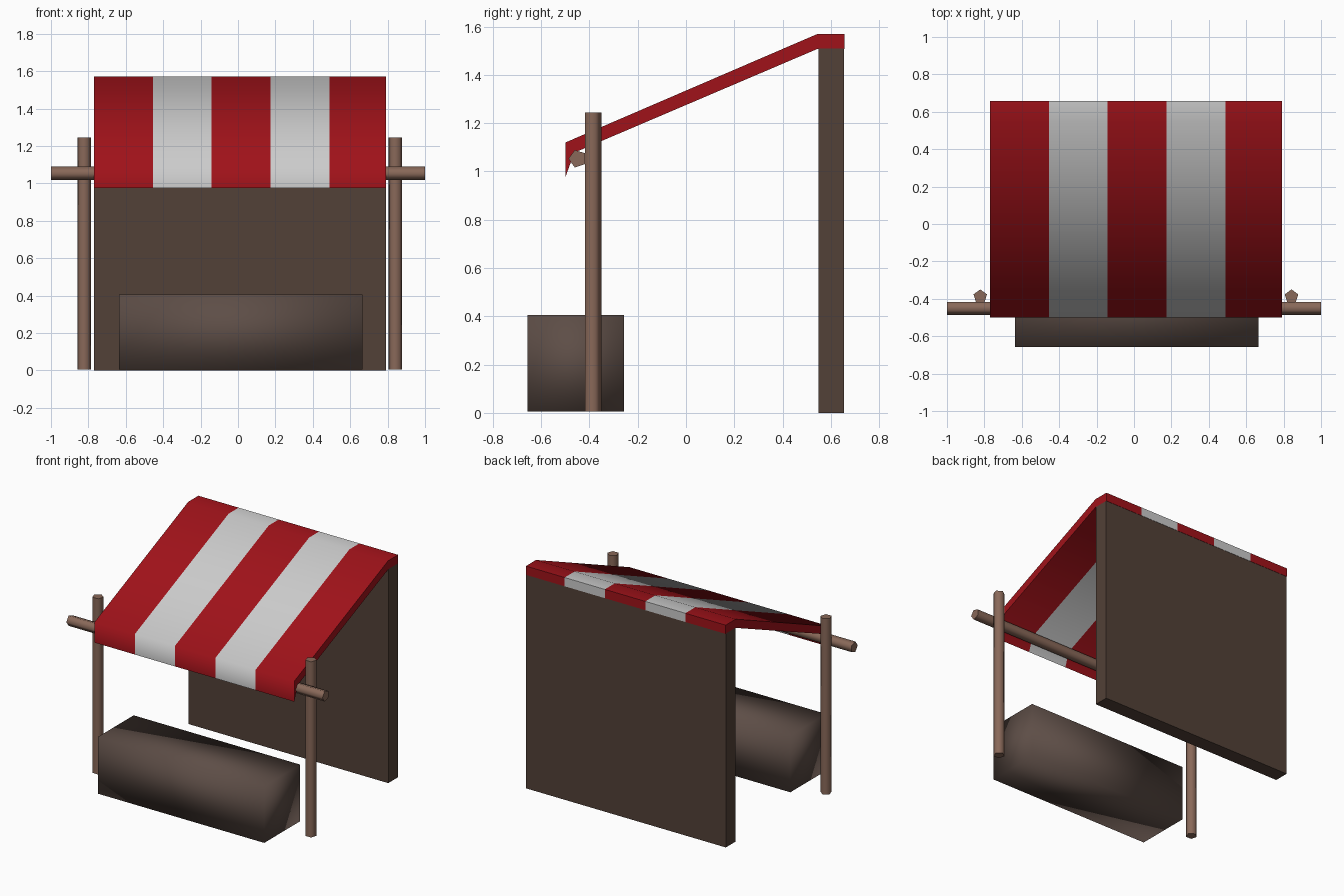
import bpy, bmesh
from math import radians, pi
from mathutils import Matrix

if "Cube" in bpy.data.objects:
    bpy.data.objects.remove(bpy.data.objects["Cube"])


def material(name, rgb):
    m = bpy.data.materials.new(name)
    m.diffuse_color = (*rgb, 1)
    m.use_nodes = True
    m.node_tree.nodes["Principled BSDF"].inputs["Base Color"].default_value = m.diffuse_color
    return m


red = material("red_cloth", (0.35, 0.006, 0.010))
white = material("white_cloth", (0.80, 0.80, 0.80))
dark_wood = material("dark_wood", (0.085, 0.052, 0.038))
crate_wood = material("crate_wood", (0.11, 0.075, 0.062))
pole_wood = material("pole_wood", (0.25, 0.14, 0.10))


def finish(name, bm, mats, smooth_angle=None):
    bmesh.ops.recalc_face_normals(bm, faces=bm.faces)
    me = bpy.data.meshes.new(name)
    bm.to_mesh(me)
    bm.free()
    for m in mats:
        me.materials.append(m)
    ob = bpy.data.objects.new(name, me)
    bpy.context.collection.objects.link(ob)
    if smooth_angle:
        bpy.ops.object.select_all(action='DESELECT')
        ob.select_set(True)
        bpy.context.view_layer.objects.active = ob
        bpy.ops.object.shade_smooth_by_angle(angle=radians(smooth_angle))
    return ob


def box(name, lo, hi, mat, smooth_angle=None):
    bm = bmesh.new()
    bmesh.ops.create_cube(bm, size=1)
    for v in bm.verts:
        v.co = [(a + b) / 2 + c * (b - a) for a, b, c in zip(lo, hi, v.co)]
    return finish(name, bm, [mat], smooth_angle)


def pentagon_pole(name, length, matrix):
    # five-sided pole, one corner towards local +y
    bm = bmesh.new()
    bmesh.ops.create_cone(bm, cap_ends=True, segments=5, radius1=0.038,
                          radius2=0.038, depth=length)
    top = max(bm.verts, key=lambda v: v.co.y)
    if abs(top.co.x) > 0.001:
        bmesh.ops.rotate(bm, verts=bm.verts, matrix=Matrix.Rotation(pi / 2, 3, 'Z'))
    bmesh.ops.transform(bm, matrix=matrix, verts=bm.verts)
    return finish(name, bm, [pole_wood], 75)


# back wall and front crate
box("back_wall", (-0.77, 0.548, 0), (0.79, 0.655, 1.51), dark_wood)
box("front_crate", (-0.635, -0.657, 0.005), (0.665, -0.257, 0.405), crate_wood, 100)

# upright posts
for side, x in (("left", -0.822), ("right", 0.842)):
    pentagon_pole(side + "_post", 1.24, Matrix.Translation((x, -0.388, 0.625)))

# horizontal rail, corner towards the front
pentagon_pole("canopy_rail", 2.0, Matrix.Translation((0, -0.449, 1.053))
              @ Matrix.Rotation(pi / 2, 4, 'Y') @ Matrix.Rotation(pi, 4, 'Z'))

# striped canopy: side profile (y, z) lofted across the stripe edges
profile = [(-0.5, 0.975), (-0.5, 1.12), (0.545, 1.57), (0.657, 1.57),
           (0.657, 1.508), (0.545, 1.508), (-0.463, 1.078)]
stripe_x = [-0.77, -0.455, -0.142, 0.174, 0.488, 0.79]
bm = bmesh.new()
rings = [[bm.verts.new((x, y, z)) for y, z in profile] for x in stripe_x]
n = len(profile)
for s, (a, b) in enumerate(zip(rings, rings[1:])):
    for i in range(n):
        j = (i + 1) % n
        bm.faces.new((a[i], a[j], b[j], b[i])).material_index = s % 2
bm.faces.new(rings[0])
bm.faces.new(rings[-1])
finish("striped_canopy", bm, [red, white], 70)
